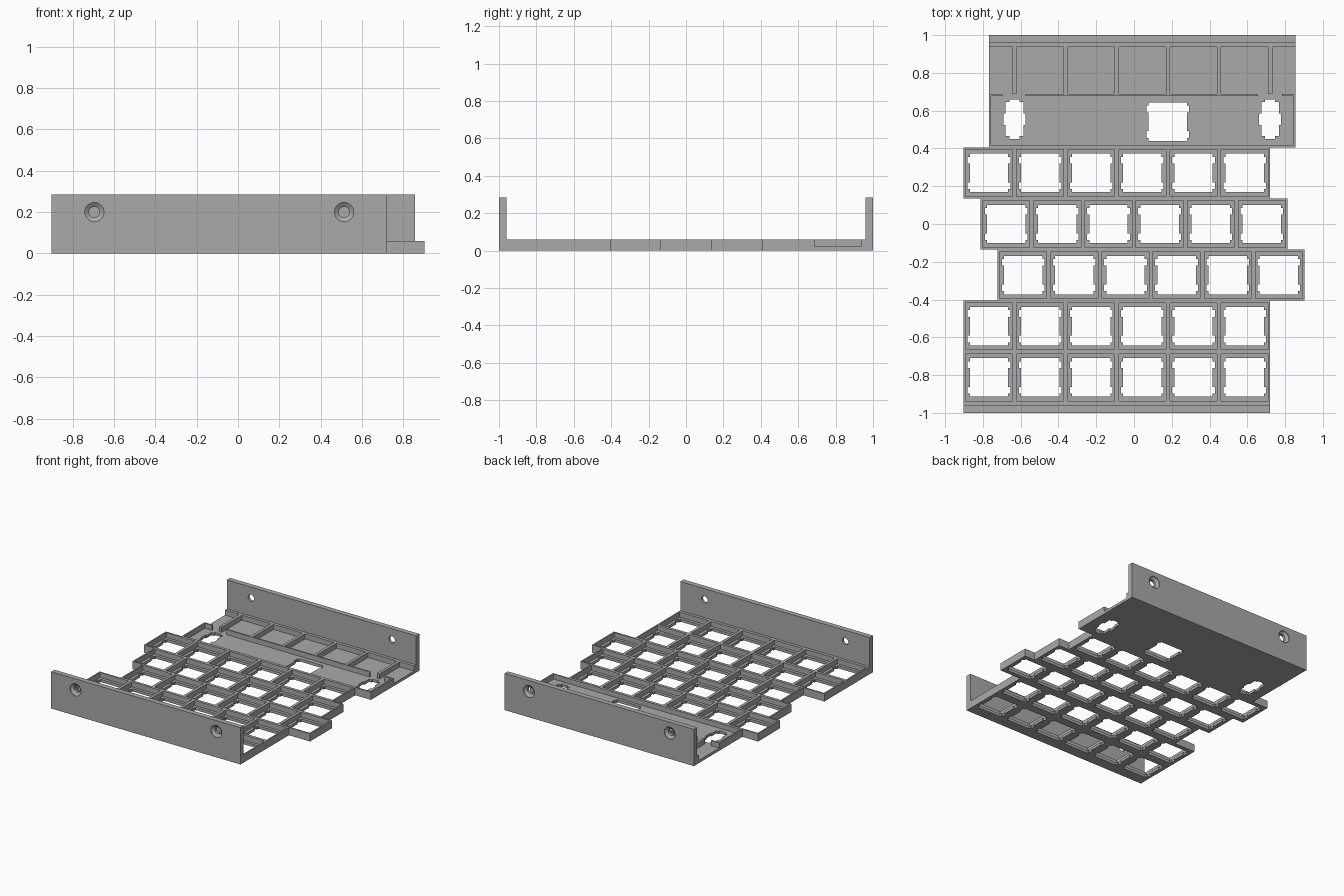
import bpy, bmesh, math
from mathutils import Matrix

cube = bpy.data.objects.get("Cube")
if cube:
    bpy.data.objects.remove(cube, do_unlink=True)

PITCH = 0.2707          # key spacing
RIM = 0.0113            # half the thickness of a cell divider
FLOOR, TOP, WALL_TOP = 0.021, 0.06, 0.285
BACK_X0 = -0.768        # right-hand end of the rear section
ROW_W = 6 * PITCH
Y0 = -3.5 * PITCH       # front edge of the first row

grey = bpy.data.materials.new("plain grey")
grey.use_nodes = True
grey.diffuse_color = (0.4, 0.4, 0.4, 1)
grey.node_tree.nodes["Principled BSDF"].inputs["Base Color"].default_value = (0.4, 0.4, 0.4, 1)


def rect(x0, x1, y0, y1):
    return [(x0, y0), (x1, y0), (x1, y1), (x0, y1)]


def mirrored(quarter, cx, cy):
    """Close a quarter outline by mirroring it in both axes."""
    half = quarter + [(x, -y) for x, y in reversed(quarter)]
    return [(cx + x, cy + y) for x, y in half + [(-x, -y) for x, y in half]]


def slab(name, loops, z0, z1):
    """Flat plate from an outline (first loop) and any hole loops."""
    curve = bpy.data.curves.new(name, 'CURVE')
    curve.dimensions = '2D'
    curve.fill_mode = 'BOTH'
    curve.extrude = (z1 - z0) / 2
    for loop in loops:
        s = curve.splines.new('POLY')
        s.points.add(len(loop) - 1)
        for p, (x, y) in zip(s.points, loop):
            p.co = (x, y, 0, 1)
        s.use_cyclic_u = True
    temp = bpy.data.objects.new(name, curve)
    bpy.context.collection.objects.link(temp)
    bpy.context.view_layer.update()
    mesh = bpy.data.meshes.new_from_object(
        temp.evaluated_get(bpy.context.evaluated_depsgraph_get()))
    bpy.data.objects.remove(temp, do_unlink=True)
    mesh.transform(Matrix.Translation((0, 0, (z0 + z1) / 2)))
    # weld the sides to the caps
    bm = bmesh.new()
    bm.from_mesh(mesh)
    bmesh.ops.remove_doubles(bm, verts=bm.verts, dist=0.0001)
    bmesh.ops.recalc_face_normals(bm, faces=bm.faces)
    for f in bm.faces:
        f.smooth = False
    bm.to_mesh(mesh)
    bm.free()
    mesh.name = name
    mesh.materials.clear()
    mesh.materials.append(grey)
    obj = bpy.data.objects.new(name, mesh)
    bpy.context.collection.objects.link(obj)
    return obj


def switch_hole(cx, cy):
    a, b = 0.1015, 0.113
    return mirrored([(a, a), (a, 0.085), (b, 0.085), (b, 0.05), (a, 0.05)], cx, cy)


def stabilizer_hole(cx, cy):
    return mirrored([(0.026, 0.104), (0.026, 0.09), (0.047, 0.09),
                     (0.047, 0.03), (0.058, 0.03)], cx, cy)


# Five staggered key rows: pierced floor with a grid of dividers on top
for i, x0 in enumerate([-0.903, -0.903, -0.722, -0.812, -0.903]):
    y0 = Y0 + i * PITCH
    y1 = y0 + PITCH
    outline = rect(x0, x0 + ROW_W, y0, y1)
    xs = [x0 + k * PITCH for k in range(6)]
    slab(f"key_row_floor_{i + 1}",
         [outline] + [switch_hole(x + PITCH / 2, y0 + PITCH / 2) for x in xs], 0, FLOOR)
    slab(f"key_row_dividers_{i + 1}",
         [outline] + [rect(x + RIM, x + PITCH - RIM, y0 + RIM, y1 - RIM) for x in xs],
         FLOOR, TOP)

# Rear floor with the wide key's holes
xl, xr = BACK_X0, BACK_X0 + ROW_W
yf = Y0 + 5 * PITCH
ym = yf + PITCH
yb = ym + PITCH
posts = [xl + (k + 0.5) * PITCH for k in range(6)]
slab("rear_floor", [rect(xl, xr, yf, 0.96),
                    switch_hole(posts[3], yf + PITCH / 2),
                    stabilizer_hole(posts[0], 0.555),
                    stabilizer_hole(posts[5], 0.555)], 0, FLOOR)

# Low rim around the wide key bay: a U shape with short returns
slab("wide_key_rim", [[
    (xl, yf), (xr, yf), (xr, ym + RIM), (xr - 0.072, ym + RIM), (xr - 0.072, ym),
    (xr - RIM, ym), (xr - RIM, yf + RIM), (xl + RIM, yf + RIM), (xl + RIM, ym),
    (xl + 0.072, ym), (xl + 0.072, ym + RIM), (xl, ym + RIM)]], FLOOR, TOP)

# Rear pockets: cross rail, ribs and the ledge against the back wall
slab("pocket_rail", [rect(-0.574, 0.656, ym, ym + RIM)], FLOOR, TOP)
for k, x in enumerate(posts):
    slab(f"pocket_rib_{k + 1}", [rect(x - RIM, x + RIM, ym + RIM, yb - RIM)], FLOOR, TOP)
slab("rear_ledge", [rect(xl, xr, yb - RIM, 0.96)], FLOOR, TOP)
slab("front_ledge", [rect(-0.903, -0.903 + ROW_W, -0.96, Y0)], 0, TOP)


def screw_cutter(x, side):
    """Countersunk screw hole, wide at the outer face."""
    bm = bmesh.new()
    rings = []
    for y, r in [(1.01, 0.047), (0.995, 0.047), (0.98, 0.026), (0.94, 0.026)]:
        rings.append([bm.verts.new((x + r * math.cos(t), side * y, 0.2 + r * math.sin(t)))
                      for t in (math.tau * k / 32 for k in range(32))])
    for a, b in zip(rings, rings[1:]):
        for k in range(32):
            j = (k + 1) % 32
            bm.faces.new((a[k], a[j], b[j], b[k]))
    bm.faces.new(rings[0])
    bm.faces.new(rings[-1])
    bmesh.ops.recalc_face_normals(bm, faces=bm.faces)
    mesh = bpy.data.meshes.new("screw_cutter")
    bm.to_mesh(mesh)
    bm.free()
    mesh.materials.append(grey)
    obj = bpy.data.objects.new("screw_cutter", mesh)
    bpy.context.collection.objects.link(obj)
    obj.hide_render = True
    return obj


# Tall end walls, each with two countersunk screw holes
for name, x0, side in [("front_wall", -0.903, -1), ("back_wall", BACK_X0, 1)]:
    x1 = x0 + ROW_W
    wall = slab(name, [rect(x0, x1, *sorted((side * 0.96, side)))], 0, WALL_TOP)
    cutters = [screw_cutter(x, side) for x in (x0 + 0.208, x1 - 0.208)]
    for c in cutters:
        m = wall.modifiers.new("screw_hole", 'BOOLEAN')
        m.operation = 'DIFFERENCE'
        m.solver = 'EXACT'
        m.object = c
    bpy.context.view_layer.update()
    wall.data = bpy.data.meshes.new_from_object(
        wall.evaluated_get(bpy.context.evaluated_depsgraph_get()))
    wall.modifiers.clear()
    for c in cutters:
        bpy.data.objects.remove(c, do_unlink=True)
